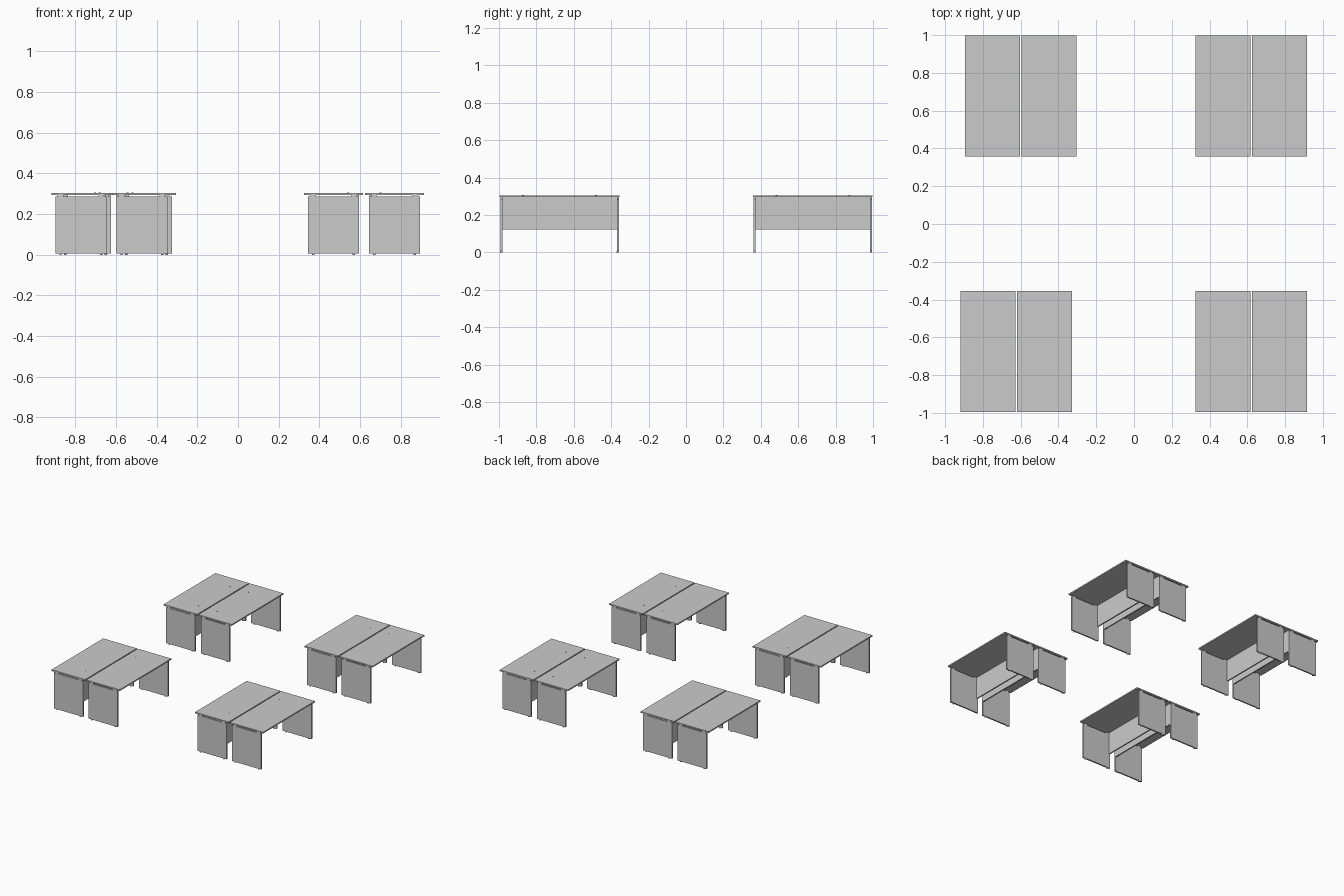
import bpy
import bmesh
from mathutils import Matrix, Vector

if "Cube" in bpy.data.objects:
    bpy.data.objects.remove(bpy.data.objects["Cube"], do_unlink=True)

grey = bpy.data.materials.new("light_grey")
grey.use_nodes = True
colour = (0.6, 0.6, 0.6, 1)
grey.diffuse_color = colour
grey.node_tree.nodes["Principled BSDF"].inputs["Base Color"].default_value = colour

TOP = 0.305       # tabletop surface
UNDER = 0.295     # tabletop underside
HALF = 0.32       # half the desk length
LEG_T = 0.011     # panel thickness
LEG_IN, LEG_OUT = 0.025, 0.275


def finish(bm, name, origin):
    mesh = bpy.data.meshes.new(name)
    bm.to_mesh(mesh)
    bm.free()
    mesh.materials.append(grey)
    obj = bpy.data.objects.new(name, mesh)
    obj.location = origin
    bpy.context.collection.objects.link(obj)
    return obj


def add_box(bm, x, y, z):
    """Box between the given (low, high) pairs."""
    lo, hi = Vector((x[0], y[0], z[0])), Vector((x[1], y[1], z[1]))
    size = hi - lo
    m = Matrix.Translation((lo + hi) / 2) @ Matrix.Diagonal((*size, 1))
    bmesh.ops.create_cube(bm, size=1, matrix=m)


def add_disc(bm, x, y, z, radius, depth):
    bmesh.ops.create_cone(bm, cap_ends=True, segments=12, radius1=radius,
                          radius2=radius, depth=depth,
                          matrix=Matrix.Translation((x, y, z)))


def span(a, b, side):
    return tuple(sorted((a * side, b * side)))


def build_desk(label, origin, side):
    """One desk of a back-to-back pair, on the given x side of the pair."""
    # Tabletop with two small cable caps
    bm = bmesh.new()
    add_box(bm, span(0.004, 0.295, side), (-HALF, HALF), (UNDER, TOP))
    finish(bm, label + "_tabletop", origin)
    bm = bmesh.new()
    for y in (-0.195, 0.195):
        add_disc(bm, 0.08 * side, y, TOP, 0.005, 0.002)
    finish(bm, label + "_cable_caps", origin)

    # End panels, each with spacers above and feet below
    for end, end_name in ((-1, "front"), (1, "back")):
        y = span(HALF - 0.003 - LEG_T, HALF - 0.003, end)
        bm = bmesh.new()
        add_box(bm, span(LEG_IN, LEG_OUT, side), y, (0.006, 0.286))
        finish(bm, f"{label}_{end_name}_leg_panel", origin)
        bm = bmesh.new()
        y_mid = sum(y) / 2
        for x in (LEG_IN + 0.025, LEG_OUT - 0.025):
            add_box(bm, span(x - 0.014, x + 0.014, side), y, (0.286, UNDER))
            add_disc(bm, x * side, y_mid, 0.003, 0.006, 0.006)
        finish(bm, f"{label}_{end_name}_spacers_and_feet", origin)

    # Modesty panel along the inner edge
    bm = bmesh.new()
    reach = HALF - 0.003 - LEG_T
    add_box(bm, span(LEG_IN + 0.001, LEG_IN + 0.011, side),
            (-reach, reach), (0.122, UNDER))
    finish(bm, label + "_modesty_panel", origin)


# Four pairs of desks
pairs = {
    "front_left_pair": (0.62, -0.676),
    "back_left_pair": (0.62, 0.678),
    "front_right_pair": (-0.623, -0.676),
    "back_right_pair": (-0.6, 0.678),
}
for pair, (px, py) in pairs.items():
    for side, side_name in ((-1, "right"), (1, "left")):
        build_desk(f"{pair}_{side_name}_desk", (px, py, 0), side)
